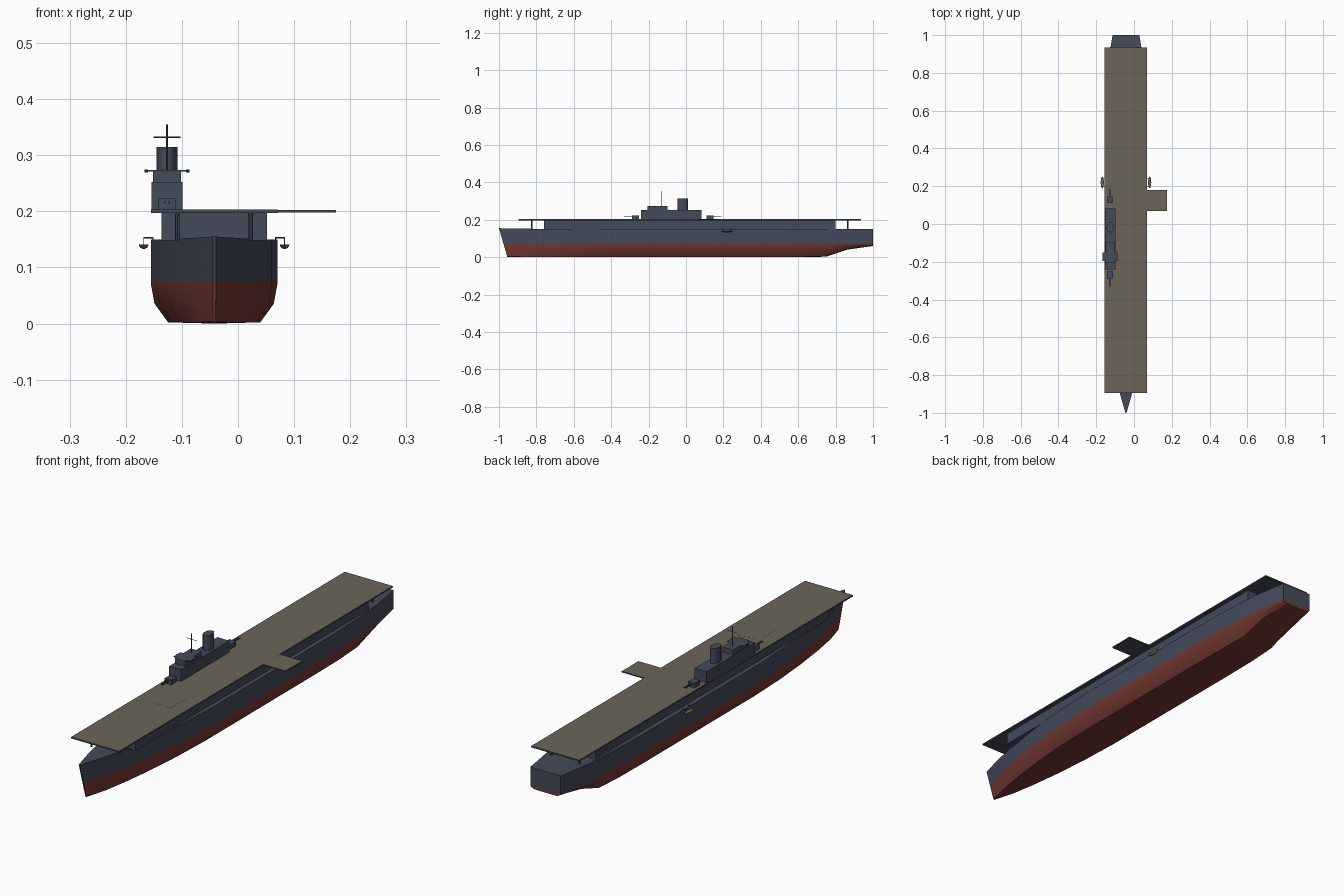
import bpy, bmesh, math
from mathutils import Matrix

if "Cube" in bpy.data.objects:
    bpy.data.objects.remove(bpy.data.objects["Cube"])

CX = -0.0425      # hull centreline
IX = -0.1265      # island centreline


def material(name, rgb):
    m = bpy.data.materials.new(name)
    m.diffuse_color = (*rgb, 1)
    m.use_nodes = True
    m.node_tree.nodes["Principled BSDF"].inputs["Base Color"].default_value = m.diffuse_color
    return m


GREY = material("slate grey", (0.058, 0.069, 0.105))
RED = material("hull red", (0.175, 0.040, 0.030))
TAN = material("deck tan", (0.150, 0.130, 0.098))


def finish(name, bm, mats, smooth=None):
    bmesh.ops.recalc_face_normals(bm, faces=bm.faces)
    me = bpy.data.meshes.new(name)
    bm.to_mesh(me)
    bm.free()
    for m in mats:
        me.materials.append(m)
    ob = bpy.data.objects.new(name, me)
    bpy.context.collection.objects.link(ob)
    if smooth:
        bpy.ops.object.select_all(action='DESELECT')
        bpy.context.view_layer.objects.active = ob
        ob.select_set(True)
        bpy.ops.object.shade_smooth_by_angle(angle=math.radians(smooth))
    return ob


def box(name, x0, x1, y0, y1, z0, z1, mat=GREY, top=None):
    bm = bmesh.new()
    m = Matrix.Translation(((x0 + x1) / 2, (y0 + y1) / 2, (z0 + z1) / 2))
    bmesh.ops.create_cube(bm, size=1, matrix=m @ Matrix.Diagonal((x1 - x0, y1 - y0, z1 - z0, 1)))
    bmesh.ops.recalc_face_normals(bm, faces=bm.faces)
    if top:
        for f in bm.faces:
            f.material_index = int(f.normal.z > 0.5)
    return finish(name, bm, [mat, top] if top else [mat])


def rod(name, x, y, z, r, length, axis='Z', sides=8, ry=None, smooth=40):
    bm = bmesh.new()
    bmesh.ops.create_cone(bm, cap_ends=True, segments=sides, radius1=r, radius2=r, depth=length)
    bmesh.ops.scale(bm, vec=(1, (ry or r) / r, 1), verts=bm.verts)
    rot = {'Z': Matrix(), 'X': Matrix.Rotation(math.pi / 2, 4, 'Y'), 'Y': Matrix.Rotation(math.pi / 2, 4, 'X')}[axis]
    bmesh.ops.transform(bm, matrix=Matrix.Translation((x, y, z)) @ rot, verts=bm.verts)
    return finish(name, bm, [GREY], smooth)


# Hull: cross-sections lofted from bow to stern (y, half width, keel z, sheer z, rake)
WATER = 0.074
stations = [
    (-0.955, 0.003, 0.002, 0.155, 0.045), (-0.87, 0.035, 0, 0.153, 0.018), (-0.76, 0.061, 0, 0.151, 0.005),
    (-0.62, 0.085, 0, 0.15, 0), (-0.46, 0.103, 0, 0.15, 0), (-0.28, 0.1125, 0, 0.15, 0),
    (0.0, 0.1125, 0, 0.15, 0), (0.45, 0.1125, 0, 0.15, 0), (0.62, 0.110, 0, 0.15, 0),
    (0.75, 0.103, 0.003, 0.15, 0), (0.86, 0.094, 0.04, 0.15, 0), (1.0, 0.071, 0.06, 0.15, 0),
]
bm = bmesh.new()
rings = []
for y, w, k, top, rake in stations:
    h = WATER - k
    half = [(0.73 * w, k + 0.03 * h), (0.945 * w, k + 0.48 * h), (w, WATER - 0.06 * h), (w, WATER), (w, top)]
    pts = [(-a, z) for a, z in reversed(half)] + [(0, k)] + half
    rings.append([bm.verts.new((CX + a, y - rake * z / 0.155, z)) for a, z in pts])
for a, b in zip(rings, rings[1:]):
    n = len(a)
    for i in range(n):
        j = (i + 1) % n
        f = bm.faces.new((a[i], a[j], b[j], b[i]))
        f.material_index = int(1 <= i <= n - 3)      # red below the waterline
for ring in (rings[0], rings[-1]):
    bm.faces.new((ring[0], ring[1], ring[-2], ring[-1]))
    bm.faces.new(ring[1:-1]).material_index = 1
finish("hull", bm, [GREY, RED], 30)

# Hangar and flight deck with side elevator
box("hangar", -0.136, 0.052, -0.76, 0.80, 0.148, 0.198)
box("flight_deck", -0.155, 0.07, -0.895, 0.935, 0.197, 0.203, GREY, TAN)
box("side_elevator", 0.07, 0.175, 0.068, 0.18, 0.198, 0.2028, GREY, TAN)
box("deck_elevator", CX - 0.05, CX + 0.05, -0.46, -0.35, 0.202, 0.2033, TAN)
for y in (-0.825, 0.866):
    for x in (-0.108, 0.023):
        rod("deck_pillar", x, y, 0.173, 0.004, 0.05)

# Island
box("island_base", IX - 0.028, IX + 0.028, -0.24, 0.083, 0.2, 0.252)
box("bridge", IX - 0.025, IX + 0.025, -0.205, -0.098, 0.25, 0.274)
box("bridge_wings", IX - 0.039, IX + 0.039, -0.195, -0.15, 0.271, 0.274)
rod("funnel", IX, -0.017, 0.275, 0.0185, 0.08, sides=16, ry=0.028)
rod("mast", IX, -0.13, 0.314, 0.0016, 0.082)
rod("mast_yard", IX, -0.13, 0.332, 0.001, 0.048, 'X')
for s in (-1, 1):
    rod("wing_lamp", IX + s * 0.037, -0.172, 0.272, 0.003, 0.006)

# Gun mounts fore and aft of the island
for y, d in ((-0.27, -1), (0.128, 1)):
    box("gun_house", IX - 0.016, IX + 0.016, y - 0.018, y + 0.018, 0.202, 0.223)
    for s in (-1, 1):
        rod("gun_barrel", IX + s * 0.004, y + d * 0.038, 0.216, 0.002, 0.046, 'Y')

# Boats hung from davits on both sides
for s in (-1, 1):
    bx = CX + s * 0.1255
    bm = bmesh.new()
    bmesh.ops.create_uvsphere(bm, u_segments=16, v_segments=8, radius=1)
    bmesh.ops.bisect_plane(bm, geom=bm.verts[:] + bm.edges[:] + bm.faces[:], plane_co=(0, 0, 0),
                           plane_no=(0, 0, 1), clear_outer=True)
    bmesh.ops.holes_fill(bm, edges=[e for e in bm.edges if e.is_boundary])
    bmesh.ops.transform(bm, matrix=Matrix.Translation((bx, 0.22, 0.141)) @ Matrix.Diagonal((0.0085, 0.031, 0.008, 1)),
                        verts=bm.verts)
    finish("boat", bm, [TAN], 40)
    for y in (0.2, 0.24):
        rod("davit_arm", CX + s * 0.117, y, 0.153, 0.001, 0.018, 'X')
        rod("davit_post", CX + s * 0.109, y, 0.150, 0.001, 0.008)
        rod("davit_fall", bx, y, 0.147, 0.0008, 0.013)
